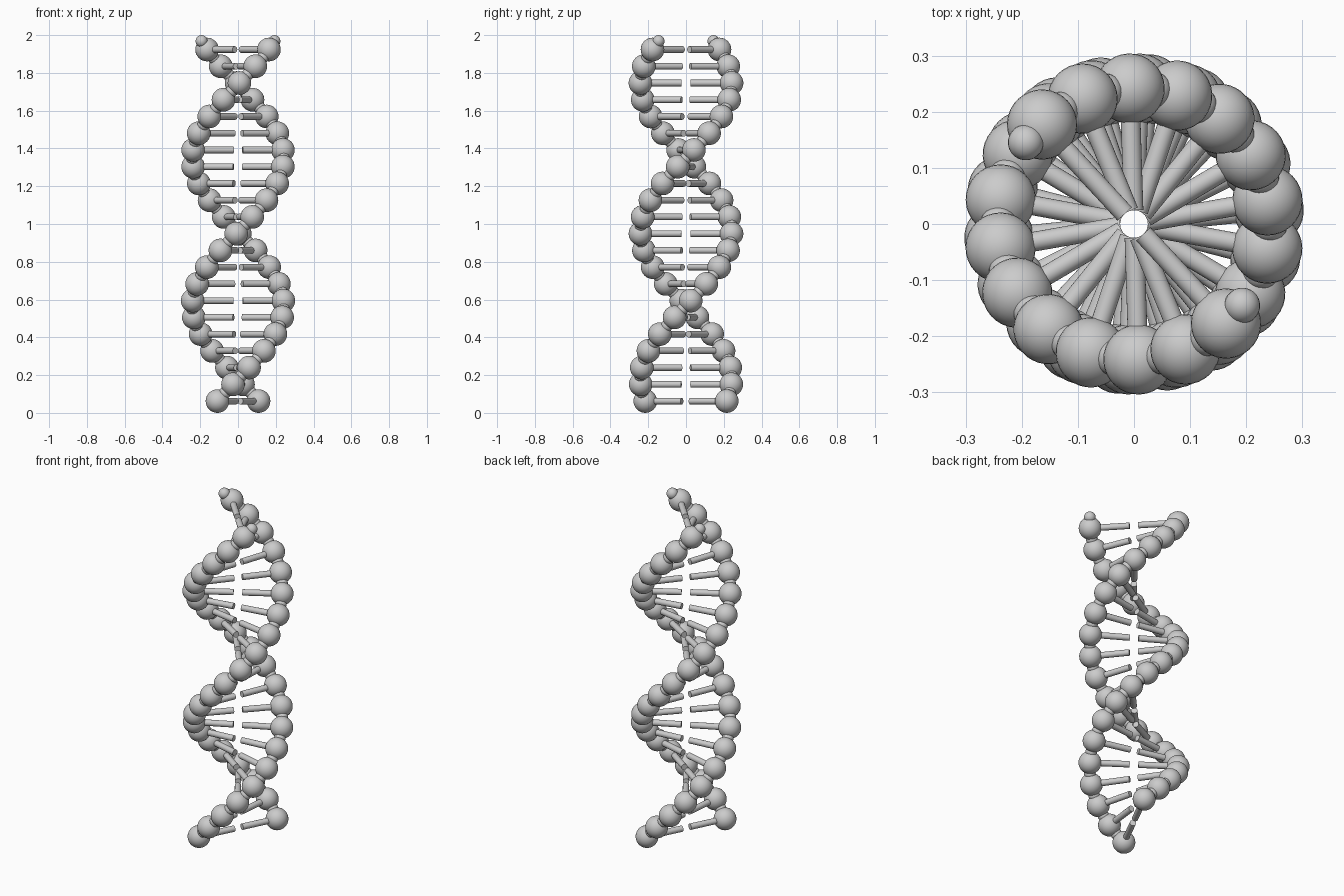
import bpy, bmesh
from math import radians, pi
from mathutils import Matrix, Vector

if "Cube" in bpy.data.objects:
    bpy.data.objects.remove(bpy.data.objects["Cube"])

PAIRS = 22
STEP = radians(1.25 * 360 / PAIRS)    # twist per rung
START = radians(-116.8)
R, BIG, SMALL, ROD = 0.2415, 0.0625, 0.032, 0.0175
GAP = 0.0245                          # rod end to axis
DZ = (2 - BIG - SMALL) / (PAIRS - 0.5)


def place(i, phase, radius):
    """Matrix at helix step i, with local x pointing away from the axis."""
    return (Matrix.Translation((0, 0, BIG + i * DZ))
            @ Matrix.Rotation(START + phase + i * STEP, 4, 'Z')
            @ Matrix.Translation((radius, 0, 0)))


def make(name, add):
    bm = bmesh.new()
    for i in range(PAIRS):
        add(bm, i)
    mesh = bpy.data.meshes.new(name)
    bm.to_mesh(mesh)
    bm.free()
    ob = bpy.data.objects.new(name, mesh)
    bpy.context.collection.objects.link(ob)
    bpy.ops.object.select_all(action='DESELECT')
    ob.select_set(True)
    bpy.context.view_layer.objects.active = ob
    bpy.ops.object.shade_smooth_by_angle(angle=radians(40))


for side, phase in (("first", 0), ("second", pi)):
    # large backbone balls
    make(side + "_strand_large_balls", lambda bm, i: bmesh.ops.create_uvsphere(
        bm, u_segments=32, v_segments=16, radius=BIG, matrix=place(i, phase, R)))

    # small linking balls, half a step above each large ball
    make(side + "_strand_small_balls", lambda bm, i: bmesh.ops.create_uvsphere(
        bm, u_segments=24, v_segments=12, radius=SMALL, matrix=place(i + 0.5, phase, R)))

    # half rungs from the balls towards the axis
    make(side + "_strand_rungs", lambda bm, i: bmesh.ops.create_cone(
        bm, cap_ends=True, segments=24, radius1=ROD, radius2=ROD, depth=R - GAP,
        matrix=place(i, phase, (R + GAP) / 2) @ Matrix.Rotation(pi / 2, 4, 'Y')))
